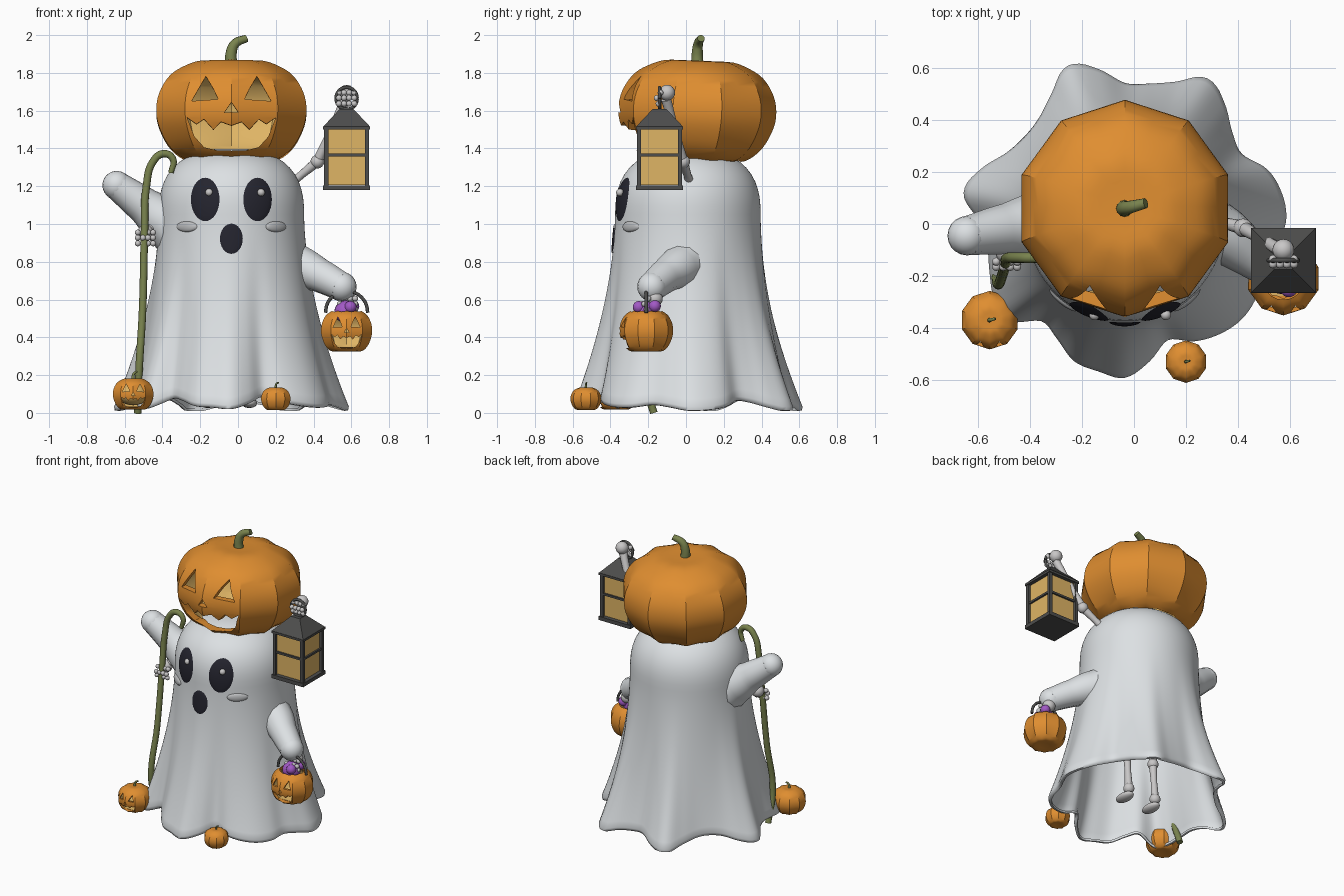
import bpy, bmesh, math
from mathutils import Vector, Matrix

if "Cube" in bpy.data.objects:
    bpy.data.objects.remove(bpy.data.objects["Cube"])


def material(name, r, g, b):
    m = bpy.data.materials.new(name)
    m.use_nodes = True
    m.diffuse_color = (r, g, b, 1)
    m.node_tree.nodes["Principled BSDF"].inputs["Base Color"].default_value = (r, g, b, 1)
    return m


CLOTH = material("pale cloth", .72, .75, .77)
CHEEK = material("grey cheek", .5, .51, .52)
BONE = material("bone", .58, .57, .57)
BLACK = material("face black", .018, .018, .028)
ORANGE = material("pumpkin orange", .74, .27, .03)
GOLD = material("glowing gold", .74, .46, .13)
GREEN = material("stem green", .19, .225, .075)
IRON = material("dark iron", .075, .075, .073)
PURPLE = material("candy purple", .36, .1, .56)


def smooth(obj, angle=35):
    bpy.ops.object.select_all(action="DESELECT")
    obj.select_set(True)
    bpy.context.view_layer.objects.active = obj
    bpy.ops.object.shade_smooth_by_angle(angle=math.radians(angle))


def add(name, bm, *mats):
    mesh = bpy.data.meshes.new(name)
    bm.to_mesh(mesh)
    bm.free()
    for m in mats:
        mesh.materials.append(m)
    obj = bpy.data.objects.new(name, mesh)
    bpy.context.collection.objects.link(obj)
    return obj


def bake(obj):
    """Replace the object by a mesh with its modifiers or curve applied."""
    bpy.context.view_layer.update()
    deps = bpy.context.evaluated_depsgraph_get()
    mesh = bpy.data.meshes.new_from_object(obj.evaluated_get(deps))
    name = obj.name
    bpy.data.objects.remove(obj)
    out = bpy.data.objects.new(name, mesh)
    bpy.context.collection.objects.link(out)
    return out


def tube(name, pts, radii, mat):
    cu = bpy.data.curves.new(name, "CURVE")
    cu.dimensions, cu.bevel_depth, cu.bevel_resolution = "3D", 1, 4
    cu.use_fill_caps, cu.resolution_u = True, 8
    sp = cu.splines.new("BEZIER")
    sp.bezier_points.add(len(pts) - 1)
    for b, p, r in zip(sp.bezier_points, pts, radii):
        b.co, b.radius = p, r
        b.handle_left_type = b.handle_right_type = "AUTO"
    cu.materials.append(mat)
    obj = bpy.data.objects.new(name, cu)
    bpy.context.collection.objects.link(obj)
    smooth(bake(obj), 50)


def balls(name, items, mat):
    """Spheres given as (centre, radii)."""
    bm = bmesh.new()
    for c, r in items:
        r = r if isinstance(r, tuple) else (r, r, r)
        bmesh.ops.create_uvsphere(bm, u_segments=20, v_segments=12, radius=1,
                                  matrix=Matrix.Translation(c) @ Matrix.Diagonal((*r, 1)))
    smooth(add(name, bm, mat), 60)


def boxes(name, items, mat):
    bm = bmesh.new()
    for c, size in items:
        bmesh.ops.create_cube(bm, size=1, matrix=Matrix.Translation(c) @ Matrix.Diagonal((*size, 1)))
    add(name, bm, mat)


def skin(bm, rings):
    """Faces between closed rings listed bottom to top."""
    for a, b in zip(rings, rings[1:]):
        for i in range(len(a)):
            k = (i + 1) % len(a)
            bm.faces.new((a[i], a[k], b[k], b[i]))


def spline(p, q, r, s, t):
    return q + .5 * t * (r - p + t * (2 * p - 5 * q + 4 * r - s + t * (3 * (q - r) + s - p)))


# ghost sheet: dome above, wavy hem below, hem radius every 10 degrees
CX, CY, SHOULDER, DOME, R = -.035, .01, 1.05, .35, .385
HEM = [.62, .615, .59, .533, .55, .6, .635, .58, .55, .545, .6, .638, .575, .53, .52, .54, .595, .63,
       .57, .55, .565, .59, .6, .515, .535, .58, .592, .605, .558, .5, .545, .575, .592, .59, .57, .59]


def hem(a):
    f = a / math.tau * len(HEM)
    i = math.floor(f)
    return spline(*(HEM[(i + k) % len(HEM)] for k in (-1, 0, 1, 2)), f - i)


def sheet_radius(z, a):
    if z > SHOULDER:
        return R * max(0, 1 - ((z - SHOULDER) / DOME) ** 2.5) ** .4
    return R + (hem(a) - R) * 1.06 * (1 - z / SHOULDER) ** 1.75


def on_sheet(z, a, lift=0.0):
    r = sheet_radius(z, a) + lift
    return CX + r * math.cos(a), CY + r * math.sin(a), z


bm = bmesh.new()
ANGLES = [math.tau * i / 180 for i in range(180)]
LOWS = [.033 + .6 * max(0, .62 - hem(a)) for a in ANGLES]
# rolled rim, then skirt, then dome
rows = [[bm.verts.new(on_sheet(low - dz, a, lift)) for a, low in zip(ANGLES, LOWS)]
        for dz, lift in ((.022, -.03), (.02, -.012))]
for j in range(25):
    rows.append([bm.verts.new(on_sheet(low + (SHOULDER - low) * j / 24, a)) for a, low in zip(ANGLES, LOWS)])
for j in range(1, 12):
    z = SHOULDER + DOME * math.sin(j / 12 * math.pi / 2)
    rows.append([bm.verts.new(on_sheet(z, a)) for a in ANGLES])
skin(bm, rows)
bm.faces.new(rows[-1])
sheet = add("ghost_sheet", bm, CLOTH)
mod = sheet.modifiers.new("cloth", "SOLIDIFY")
mod.thickness, mod.offset = .014, -1
smooth(bake(sheet), 70)


# face patches that follow the sheet
def patch(name, x, z, w, h, bulge, mat):
    bm, rings = bmesh.new(), []
    for k in range(8, 0, -1):
        ring = []
        for i in range(32):
            t, q = math.tau * i / 32, k / 8
            zz, dx = z + h * q * math.sin(t), x - CX + w * q * math.cos(t)
            a = -math.acos(dx / sheet_radius(zz, -math.pi / 2))
            ring.append(bm.verts.new(on_sheet(zz, a, .003 + bulge * math.sqrt(1 - q * q))))
        rings.append(ring)
    skin(bm, rings)
    bm.faces.new(rings[-1])
    smooth(add(name, bm, mat), 60)


for side, s in (("left", 1), ("right", -1)):
    patch(side + "_eye", CX + s * .1375, 1.13, .075, .115, .007, BLACK)
    patch(side + "_cheek", CX + s * .235, .986, .054, .028, .014, CHEEK)
    balls(side + "_eye_glint", [((CX + .02 + s * .1375, -.35, 1.167), .02)], BONE)
patch("mouth", CX, .922, .06, .08, .007, BLACK)

# sleeves
for name, pts, radii in (
        ("right_sleeve", [(-.26, .0, .95), (-.4, -.01, 1.025), (-.5, -.02, 1.1), (-.642, -.045, 1.205)],
         (.2, .128, .097, .076)),
        ("left_sleeve", [(.17, .02, .805), (.32, -.03, .775), (.44, -.11, .725), (.55, -.18, .668)],
         (.19, .115, .09, .078))):
    tube(name, pts, radii, CLOTH)
    balls(name + "_tip", [(pts[-1], radii[-1])], CLOTH)


# bones: hands, arms and legs
def hand(name, x, y, z):
    items = [((x, y, z), .042)]
    for i in range(4):
        for dy, dz in ((-.035, .0), (-.055, -.028), (-.045, -.058)):
            items.append(((x + (i - 1.5) * .027, y + dy, z + dz), .0155))
    balls(name, items, BONE)


def bone(name, a, b):
    tube(name, [a, Vector(a).lerp(Vector(b), .5), b], (.027, .021, .027), BONE)


hand("lantern_hand", .575, -.1, 1.695)
hand("cane_hand", -.49, -.11, .955)
hand("bucket_hand", .58, -.165, .605)
bone("lantern_upper_arm", (.25, .03, 1.19), (.42, -.015, 1.33))
bone("lantern_forearm", (.42, -.015, 1.33), (.57, -.105, 1.66))
balls("lantern_elbow", [((.42, -.015, 1.33), .036)], BONE)
bone("cane_forearm", (-.36, -.05, 1.04), (-.48, -.1, .97))
for side, x in (("left", .06), ("right", -.16)):
    bone(side + "_thigh", (x, .02, .7), (x, .0, .37))
    bone(side + "_shin", (x, .0, .37), (x, .02, .1))
    balls(side + "_foot", [((x, 0, .37), .036), ((x, .02, .1), .036), ((x, -.02, .052), (.042, .075, .026))], BONE)

# pumpkins: ten straight ribs, carved faces cut through a hollow shell
PROFILE = [(.08, -.255), (.17, -.262), (.26, -.258), (.335, -.205), (.385, -.13), (.415, -.045),
           (.415, .04), (.39, .115), (.34, .185), (.27, .23), (.18, .262), (.08, .262)]
EYE = [(.07, .045), (.21, .037), (.18, .09), (.135, .17), (.095, .1)]
NOSE = [(-.036, -.025), (.036, -.025), (0, .028)]
GRIN = [(0, -.225), (.075, -.222), (.145, -.205), (.195, -.15), (.235, -.05), (.185, -.085),
        (.145, -.06), (.095, -.115), (.055, -.075), (0, -.095)]


def mirrored(outline):
    return [(-x, z) for x, z in outline]


def prism(outline, y0=-.7, y1=-.2):
    bm = bmesh.new()
    front = [bm.verts.new((x, y0, z)) for x, z in outline]
    back = [bm.verts.new((x, y1, z)) for x, z in outline]
    skin(bm, [front, back])
    bm.faces.new(front)
    bm.faces.new(back)
    return bm


def disc(z):
    bm = bmesh.new()
    bmesh.ops.create_cone(bm, cap_ends=True, segments=20, radius1=.24, radius2=.24, depth=.2,
                          matrix=Matrix.Translation((0, 0, z)))
    return bm


def pumpkin_ring(bm, r, z):
    ring = []
    for i in range(20):
        a = math.tau * i / 20
        valley = math.cos(math.pi / 10) - .05 * (z / .262) ** 2
        q = r * (valley if i % 2 else 1)
        ring.append(bm.verts.new((q * math.sin(a), -q * math.cos(a), z)))
    return ring


def pumpkin(name, loc, s, tall=1.0, face=False, hole=0.0, stem=True, tilt=0.0):
    """hole is the height of a round opening: above, below or none."""
    bm = bmesh.new()
    ends = [PROFILE[0], *PROFILE, PROFILE[-1]]
    rings = [pumpkin_ring(bm, *(spline(*(p[c] for p in ends[k:k + 4]), t / 3) for c in (0, 1)))
             for k in range(len(PROFILE) - 1) for t in range(3)]
    rings.append(pumpkin_ring(bm, *PROFILE[-1]))
    skin(bm, rings)
    bm.faces.new(rings[0][::-1])
    bm.faces.new(rings[-1])
    obj = add(name, bm, ORANGE, GOLD)
    if face:
        mod = obj.modifiers.new("shell", "SOLIDIFY")
        mod.thickness, mod.offset, mod.material_offset = .045, -1, 1
        obj = bake(obj)
        cuts = [prism(o) for o in (EYE, mirrored(EYE), NOSE, GRIN + mirrored(GRIN[-2:0:-1]))]
        if hole:
            cuts.append(disc(hole))
        for bm in cuts:
            bmesh.ops.recalc_face_normals(bm, faces=bm.faces[:])
            cutter = add(name + "_cutter", bm)
            cutter.hide_render = True
            mod = obj.modifiers.new("carve", "BOOLEAN")
            mod.operation, mod.solver, mod.object = "DIFFERENCE", "EXACT", cutter
            obj = bake(obj)
            bpy.data.objects.remove(cutter)
    obj.location, obj.scale, obj.rotation_euler = loc, (s, s, s * tall), (tilt, 0, 0)
    smooth(obj, 33)
    if stem:
        path = [(0, 0, .23), (0, 0, .31), (.02, .005, .355), (.08, .02, .383)]
        tube(name + "_stem", [Vector(loc) + s * Vector((x, y, z * tall)) for x, y, z in path],
             [s * r for r in (.034, .029, .025, .02)], GREEN)


pumpkin("pumpkin_head", (CX, .06, 1.6), 1, face=True, hole=-.29, tilt=-.04)
pumpkin("carved_ground_pumpkin", (-.555, -.37, .1), .27, 1.15, face=True)
balls("carved_ground_pumpkin_glow", [((-.555, -.37, .1), (.085, .085, .06))], GOLD)
pumpkin("small_ground_pumpkin", (.2, -.53, .075), .195, 1.15)
pumpkin("candy_bucket", (.575, -.21, .437), .34, 1.24, face=True, hole=.3, stem=False)
balls("candies", [((.595, -.25, .56), .032), ((.55, -.2, .55), .033),
                  ((.61, -.165, .565), .032), ((.57, -.21, .535), .06)], PURPLE)
arc = [math.pi * k / 8 for k in range(9)]
tube("bucket_handle", [(.575 + .112 * math.cos(a), -.21, .53 + .115 * math.sin(a)) for a in arc],
     [.009] * 9, IRON)

# crooked cane
tube("cane", [(-.53, -.17, 0), (-.525, -.23, .2), (-.505, -.19, .55), (-.495, -.15, .95), (-.485, -.13, 1.2),
              (-.45, -.13, 1.33), (-.395, -.13, 1.372), (-.345, -.13, 1.345), (-.355, -.13, 1.27)],
     [.02] * 7 + [.018, .014], GREEN)

# lantern
LX, LY, H = .575, -.14, .108
boxes("lantern_panes", [((LX, LY, 1.357), (.2, .2, .3))], GOLD)
frame = [((LX, LY, 1.192), (.25, .25, .026)), ((LX, LY, 1.508), (.25, .25, .016))]
for sx in (-1, 1):
    frame.append(((LX, LY + sx * H, 1.365), (.2, .012, .014)))
    frame.append(((LX + sx * H, LY, 1.365), (.012, .2, .014)))
    for sy in (-1, 1):
        frame.append(((LX + sx * H, LY + sy * H, 1.355), (.022, .022, .31)))
boxes("lantern_frame", frame, IRON)
bm = bmesh.new()
bmesh.ops.create_cone(bm, cap_ends=True, segments=4, radius1=.177, radius2=.05, depth=.095,
                      matrix=Matrix.Translation((LX, LY, 1.562)) @ Matrix.Rotation(math.pi / 4, 4, "Z"))
add("lantern_roof", bm, IRON)
turn = [math.tau * k / 16 for k in range(17)]
tube("lantern_ring", [(LX + .056 * math.cos(a), LY, 1.665 + .058 * math.sin(a)) for a in turn],
     [.009] * 17, IRON)
